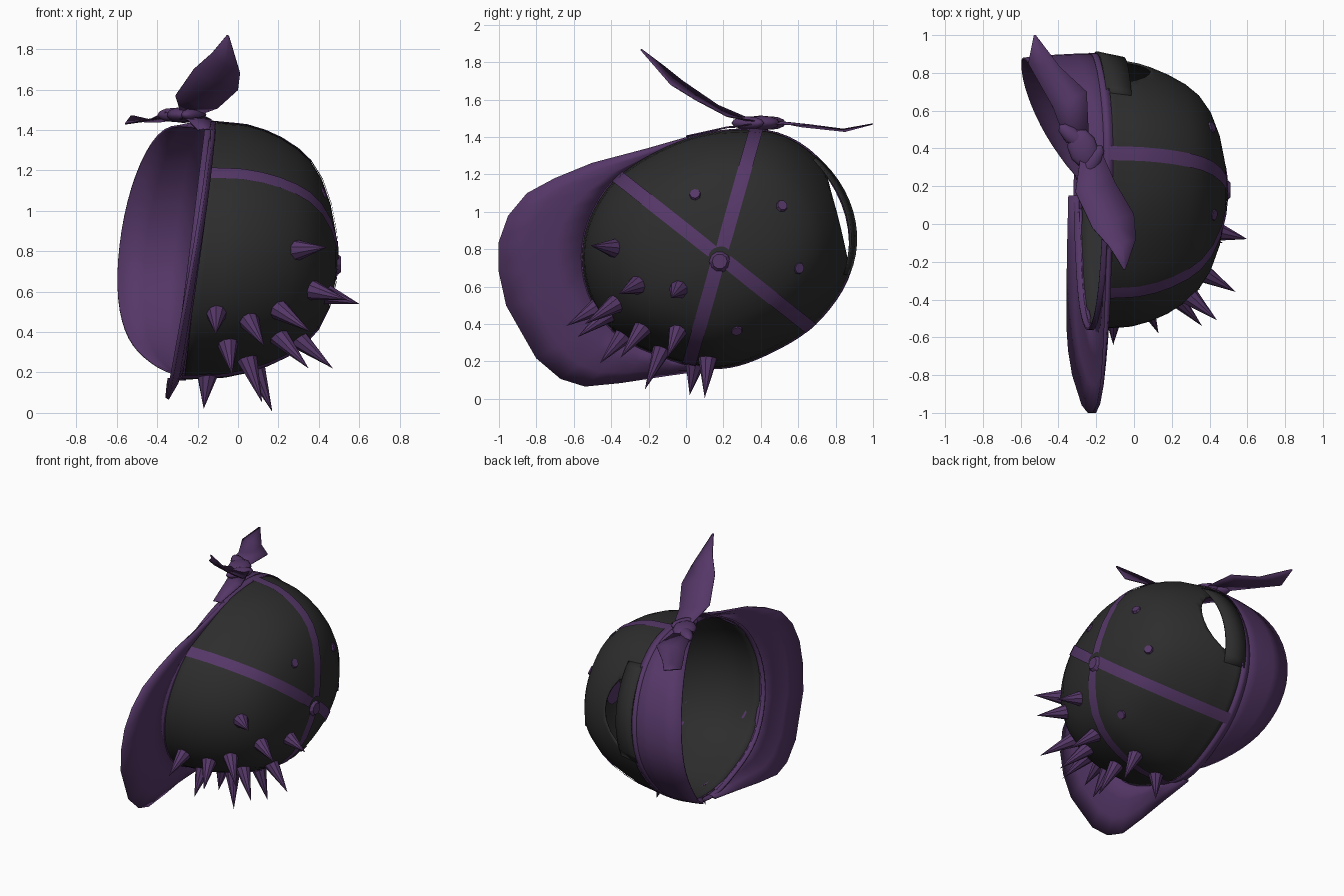
import bpy, bmesh, math
from mathutils import Vector

if "Cube" in bpy.data.objects:
    bpy.data.objects.remove(bpy.data.objects["Cube"])

def material(name, rgb):
    m = bpy.data.materials.new(name)
    m.diffuse_color = (*rgb, 1)
    m.use_nodes = True
    m.node_tree.nodes["Principled BSDF"].inputs["Base Color"].default_value = m.diffuse_color
    return m

PURPLE = material("purple cloth", (0.090, 0.038, 0.136))
BLACK = material("black cloth", (0.026, 0.026, 0.026))

def finish(bm, name, mat, thick=0, smooth=True):
    bmesh.ops.remove_doubles(bm, verts=bm.verts, dist=0.0005)
    bmesh.ops.recalc_face_normals(bm, faces=bm.faces)
    me = bpy.data.meshes.new(name)
    bm.to_mesh(me)
    bm.free()
    ob = bpy.data.objects.new(name, me)
    bpy.context.collection.objects.link(ob)
    me.materials.append(mat)
    if smooth:
        me.polygons.foreach_set("use_smooth", [True] * len(me.polygons))
    if thick:
        mod = ob.modifiers.new("thickness", 'SOLIDIFY')
        mod.thickness = thick
        mod.offset = 0
    return ob

def grid(rows, name, mat, thick=0):
    """Loft a surface through rows of points."""
    bm = bmesh.new()
    vs = [[bm.verts.new(p) for p in r] for r in rows]
    for i in range(len(vs) - 1):
        for j in range(len(vs[0]) - 1):
            bm.faces.new((vs[i][j], vs[i][j + 1], vs[i + 1][j + 1], vs[i + 1][j]))
    return finish(bm, name, mat, thick)

# Crown surface: outline radius every 30 degrees in the y-z plane, bulging to +x
CY, CZ = 0.18, 0.76
RAD = [.71, .735, .73, .665, .65, .70, .73, .70, .61, .59, .575, .63]
PROF = [(0, 1), (.27, .985), (.42, .945), (.55, .89), (.68, .81), (.78, .72),
        (.87, .585), (.94, .40), (.98, .2), (1, 0)]

def radius(a):
    t = (math.degrees(a) % 360) / 30
    i = int(t) % 12
    f = t - int(t)
    p0, p1, p2, p3 = (RAD[(i + k) % 12] for k in (-1, 0, 1, 2))
    return p1 + .5 * f * (p2 - p0 + f * (2*p0 - 5*p1 + 4*p2 - p3 + f * (3*(p1 - p2) + p3 - p0)))

def scale_at(u, a):
    u = max(0, u)
    for (u0, s0), (u1, s1) in zip(PROF, PROF[1:]):
        if u <= u1:
            back = 1 - .05 * max(0, math.cos(a)) * math.sin(math.pi * u)
            return (s0 + (s1 - s0) * (u - u0) / (u1 - u0)) * back
    return 0

def rim_x(a):
    return -0.13 - 0.12 * (1.43 - CZ - radius(a) * math.sin(a))

def normal(p):
    return Vector(((p.x + .1) / .36, (p.y - CY) / .53, (p.z - CZ) / .40)).normalized()

def crown(a, u, off=0.0, k=1.0):
    r = radius(a) * scale_at(u, a) * k
    x0 = rim_x(a)
    p = Vector((x0 + (0.49 - x0) * u, CY + r * math.cos(a), CZ + r * math.sin(a)))
    return p + normal(p) * off

def inside(p):
    a = math.atan2(p.z - CZ, p.y - CY)
    u = (p.x - rim_x(a)) / (.49 - rim_x(a))
    return u < 1 and math.hypot(p.y - CY, p.z - CZ) < radius(a) * scale_at(u, a)

def onto_crown(p, d):
    """Walk from p against d until the crown is met."""
    for _ in range(120):
        if inside(p):
            break
        p = p - d * .005
    return p

# Crown with a rounded adjuster opening cut into the back of its rim
def opening(deg):
    deg = deg - 360 if deg > 180 else deg
    return .4 * math.sqrt(max(0, 1 - ((deg - 18) / 22.5) ** 2))

US = [0, .07, .14, .21, .28, .35] + [p[0] for p in PROF[2:]]
NA = 72
grid([[crown(math.tau * j / NA, max(u, opening(360 * j / NA))) for j in range(NA + 1)]
      for u in US], "crown", BLACK, .012)

# Purple binding around the rim
grid([[crown(math.tau * j / NA, u, 0, 1.008) for j in range(NA + 1)] for u in (-.05, .02)],
     "rim_binding", PURPLE, .012)

# Adjuster strap across the opening
grid([[crown(math.radians(-8 + 54 * j / 12), u, 0, 1.005 + .02 * math.sin(math.pi * j / 12))
       for j in range(13)] for u in (0.0, .1, .21)], "adjuster_strap", BLACK, .012)

# Four purple seam tapes meeting at the button
for n, deg in enumerate((74, 142, 254, 322)):
    a = math.radians(deg)
    rows = []
    for u in US[:-1] + [.985, .992]:
        w = .036 / max(.045, radius(a) * scale_at(u, a))
        rows.append([crown(a + w * f, u, .012) for f in (-1, -.5, 0, .5, 1)])
    grid(rows, "seam_tape_%d" % n, PURPLE)

def cone(name, base, direction, r1, r2, depth, segs):
    bm = bmesh.new()
    bmesh.ops.create_cone(bm, cap_ends=True, segments=segs, radius1=r1, radius2=r2, depth=depth)
    q = Vector((0, 0, 1)).rotation_difference(direction)
    for v in bm.verts:
        v.co = q @ (v.co + Vector((0, 0, depth / 2))) + base
    return finish(bm, name, PURPLE, smooth=False)

# Top button and eyelets
cone("button", Vector((.455, .18, .735)), Vector((1, 0, 0)), .085, .04, .055, 10)
for n, (y, z) in enumerate(((.05, 1.09), (.51, 1.03), (.6, .7), (.27, .37))):
    p = onto_crown(Vector((.55, y, z)), Vector((1, 0, 0)))
    cone("eyelet_%d" % n, p, normal(p), .034, .028, .016, 8)

# Spikes, placed by their tips
TIPS = [(.44, -.51, .82), (.54, -.36, .56), (.60, -.08, .54), (.13, -.58, .33),
        (-.11, -.64, .39), (-.03, -.46, .19), (.36, -.54, .40), (.47, -.10, .22),
        (.35, -.35, .22), (-.17, .02, .02), (.17, .10, .005), (.12, -.22, .05)]
for n, t in enumerate(TIPS):
    t = Vector(t)
    d = normal(t)
    base = onto_crown(t, d)
    cone("spike_%d" % n, base, d, .052, 0, (t - base).length, 9)

# Visor: strip from the rim to its outer outline (y, z)
OUT = [(.2, 1.425), (0, 1.39), (-.2, 1.335), (-.5, 1.26), (-.7, 1.18), (-.85, 1.1), (-.95, .98),
       (-1, .84), (-1, .68), (-.96, .5), (-.8, .22), (-.67, .11), (-.54, .07), (-.35, .09),
       (-.1, .13), (.15, .165)]
rows = []
for y, z in OUT:
    p = crown(math.atan2(z - CZ, y - CY), 0)
    q = Vector((-.13 - .17 * (1.43 - z) + .02 * max(0, -y), y, z))
    rows.append([p.lerp(q, f) + Vector((.02 * math.sin(math.pi * f), 0, 0))
                 for f in (0, .33, .67, 1)])
grid(rows, "visor", PURPLE, .018)

# Bandana: band flaring from the back rim
rows = []
for k in range(37):
    a = math.radians(-100 + 212 * k / 36)
    p = crown(a, .03, 0, 1.01)
    w = .03 + .375 * max(0, math.cos(a - math.radians(6))) ** .8
    row = []
    for f in (0, .33, .67, 1):
        c = 1.0 + .01 * math.sin(math.pi * f) - .03 * f
        row.append(Vector((p.x - w * f, CY + (p.y - CY) * c, CZ + (p.z - CZ) * c)))
    rows.append(row)
grid(rows, "bandana_band", PURPLE, .01)

# Bandana tails: pairs of edge points along each tail
def tail(name, pairs, fold):
    rows = []
    for l, r in pairs:
        l, r = Vector(l), Vector(r)
        rows.append([l, (l + r) / 2 + Vector((0, 0, fold * (l - r).length)), r])
    grid(rows, name, PURPLE, .006)

tail("tail_front", [((-.28, .38, 1.48), (-.18, .40, 1.48)), ((-.31, .17, 1.57), (-.10, .22, 1.51)),
                    ((-.22, -.02, 1.70), (0, .05, 1.60)), ((-.13, -.12, 1.78), (.01, -.08, 1.68)),
                    ((-.055, -.24, 1.87), (-.045, -.24, 1.865))], -.05)
tail("tail_back", [((-.36, .43, 1.49), (-.24, .48, 1.47)), ((-.43, .62, 1.455), (-.25, .7, 1.46)),
                   ((-.56, .85, 1.43), (-.39, .83, 1.44)), ((-.53, 1, 1.47), (-.52, 1, 1.47))], .04)

# Knot: a centre lump and two wraps
def lump(name, loc, size, turn):
    bpy.ops.mesh.primitive_uv_sphere_add(segments=10, ring_count=6, location=loc,
                                         rotation=(0, 0, math.radians(turn)))
    ob = bpy.context.object
    ob.name = name
    ob.scale = size
    ob.data.materials.append(PURPLE)
    bpy.ops.object.shade_smooth()

lump("knot_centre", (-.27, .40, 1.475), (.08, .11, .04), 20)
lump("knot_wrap_a", (-.32, .46, 1.475), (.045, .10, .035), 50)
lump("knot_wrap_b", (-.22, .33, 1.475), (.045, .10, .035), -30)

# Strap running from the knot forward along the rim
tail("knot_strap", [((-.31, .38, 1.46), (-.17, .36, 1.47)), ((-.25, .22, 1.45), (-.13, .22, 1.45)),
                    ((-.20, .0, 1.40), (-.14, .0, 1.405))], .03)
